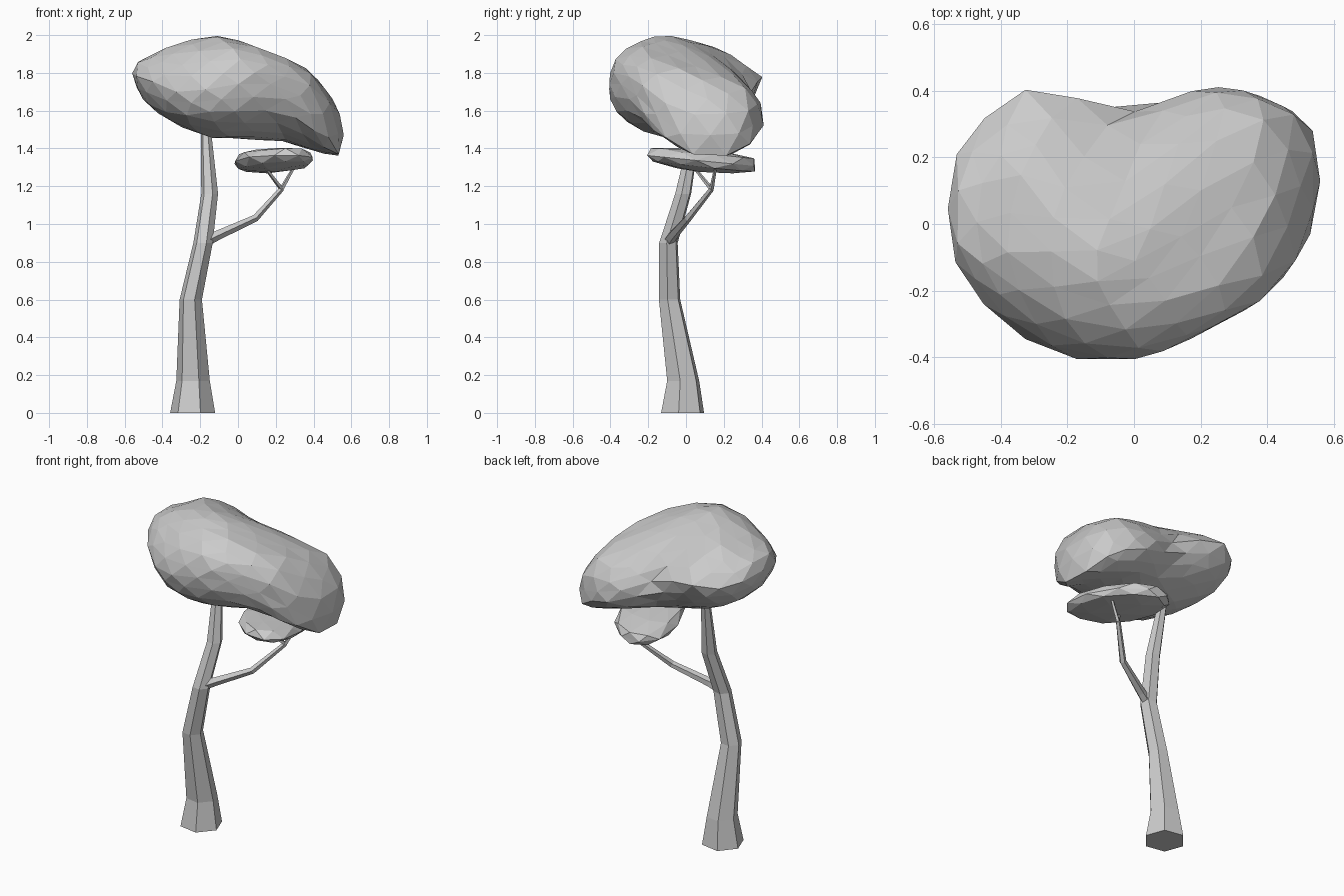
import bpy, bmesh, math, random
from mathutils import Vector

random.seed(4)
cube = bpy.data.objects.get("Cube")
if cube:
    bpy.data.objects.remove(cube, do_unlink=True)

grey = bpy.data.materials.new("plain_grey")
grey.use_nodes = True
grey.diffuse_color = (0.6, 0.6, 0.6, 1)
grey.node_tree.nodes["Principled BSDF"].inputs["Base Color"].default_value = grey.diffuse_color


def finish(bm, name):
    """Turn a bmesh into a flat-shaded grey object."""
    bmesh.ops.recalc_face_normals(bm, faces=bm.faces)
    mesh = bpy.data.meshes.new(name)
    bm.to_mesh(mesh)
    bm.free()
    mesh.materials.append(grey)
    obj = bpy.data.objects.new(name, mesh)
    bpy.context.collection.objects.link(obj)
    return obj


def tube(name, path, sides, upright=False):
    """Tapered faceted tube; each path entry is x, y, z, radius."""
    bm = bmesh.new()
    points = [Vector(p[:3]) for p in path]
    rings = []
    for i, point in enumerate(points):
        before, after = points[max(i - 1, 0)], points[min(i + 1, len(points) - 1)]
        axis = Vector((0, 0, 1)) if upright else (after - before).normalized()
        side = Vector((0, 1, 0)).cross(axis).normalized()
        other = axis.cross(side)
        ring = []
        for k in range(sides):
            a = math.tau * (k - 1 / 6) / sides
            ring.append(bm.verts.new(point + path[i][3] * (side * math.cos(a) + other * math.sin(a))))
        rings.append(ring)
    for low, high in zip(rings, rings[1:]):
        for k in range(sides):
            n = (k + 1) % sides
            bm.faces.new((low[k], low[n], high[n], high[k]))
    bm.faces.new(rings[0])
    bm.faces.new(rings[-1])
    return finish(bm, name)


def section_at(x, sections):
    """Blend the neighbouring cross-sections at x."""
    for a, b in zip(sections, sections[1:]):
        if x <= b[0]:
            t = max(0, (x - a[0]) / (b[0] - a[0]))
            return [p + (q - p) * t for p, q in zip(a[1:], b[1:])]
    return sections[-1][1:]


def jitter(size):
    return Vector([random.uniform(-size, size) for _ in range(3)])


# Trunk: bent hexagonal column
tube("trunk", [
    (-0.24, -0.018, 0, 0.121), (-0.238, -0.015, 0.17, 0.09),
    (-0.25, -0.087, 0.6, 0.06), (-0.185, -0.093, 0.9, 0.052),
    (-0.15, -0.015, 1.16, 0.045), (-0.17, 0.05, 1.5, 0.027),
], 6, upright=True)

# Side branch and its two twigs
fork = (0.23, 0.135, 1.185)
tube("side_branch", [(-0.17, -0.09, 0.91, 0.03), (-0.11, -0.07, 0.94, 0.027),
                     (0.09, 0.01, 1.03, 0.02), (*fork, 0.014)], 5)
for name, tip in (("inner_twig", (0.15, 0.05, 1.29)), ("outer_twig", (0.29, 0.155, 1.29))):
    tube(name, [(*fork, 0.012), (*tip, 0.008)], 4)

# Large crown: x, back-to-front limits, height limits, lean, squareness
crown_sections = [
    (-0.56, 0.0, 0.1, 1.77, 1.82, 0, 2),
    (-0.53, -0.13, 0.22, 1.7, 1.87, 0, 2),
    (-0.46, -0.23, 0.31, 1.61, 1.9, 0, 2),
    (-0.33, -0.35, 0.4, 1.52, 1.96, 0.1, 2),
    (-0.16, -0.415, 0.375, 1.46, 2.0, 0.04, 2),
    (0, -0.41, 0.34, 1.455, 1.975, -0.06, 2.3),
    (0.12, -0.375, 0.385, 1.45, 1.93, -0.14, 2.4),
    (0.25, -0.31, 0.415, 1.44, 1.87, -0.2, 2.5),
    (0.4, -0.22, 0.385, 1.4, 1.79, -0.16, 2.8),
    (0.5, -0.1, 0.335, 1.365, 1.66, -0.07, 3.4),
    (0.545, 0.0, 0.26, 1.36, 1.57, 0, 3.4),
    (0.56, 0.05, 0.21, 1.41, 1.54, 0, 3),
]
bm = bmesh.new()
bmesh.ops.create_icosphere(bm, subdivisions=3, radius=1)
reach = max(v.co.x for v in bm.verts)
for v in bm.verts:
    u, c, s = v.co
    x = 0.56 * u / reach
    y0, y1, z0, z1, lean, square = section_at(x, crown_sections)
    size = (abs(c) ** square + abs(s) ** square) ** (1 / square)
    if size > 0.01:
        c, s = c / size, s / size
    ry, rz = (y1 - y0) / 2, (z1 - z0) / 2
    rise = math.sqrt(max(rz * rz - (lean * ry) ** 2, 0))
    # The ridge of the left and middle part sits toward the front
    ridge = 0.11 * max(s, 0) * (1 + c) * max(0, 1 - abs(x + 0.15) / 0.5)
    v.co = Vector((x, (y0 + y1) / 2 + ry * c - ridge,
                   (z0 + z1) / 2 + rise * s + lean * ry * c))
    v.co += jitter(0.005)
    v.co.x = min(max(v.co.x, -0.56), 0.56)
    v.co.y = max(v.co.y, -0.41)
    v.co.z = min(v.co.z, 2)
finish(bm, "large_crown")

# Small crown: flat slanted pad on the side branch, blunt at the back
bm = bmesh.new()
bmesh.ops.create_icosphere(bm, subdivisions=2, radius=1)
for v in bm.verts:
    a, b, h = v.co
    x, y = 0.217 * a, 0.295 * (0.926 * b - 0.376 * a)
    if b > 0:
        y = min(1.12 * y, 0.284)
    height = math.copysign(abs(h) ** 0.75, h) * (0.062 if h > 0 else 0.058)
    v.co = Vector((0.192 + x, 0.077 + y, 1.337 - 0.1 * y + height)) + jitter(0.004)
finish(bm, "small_crown")
